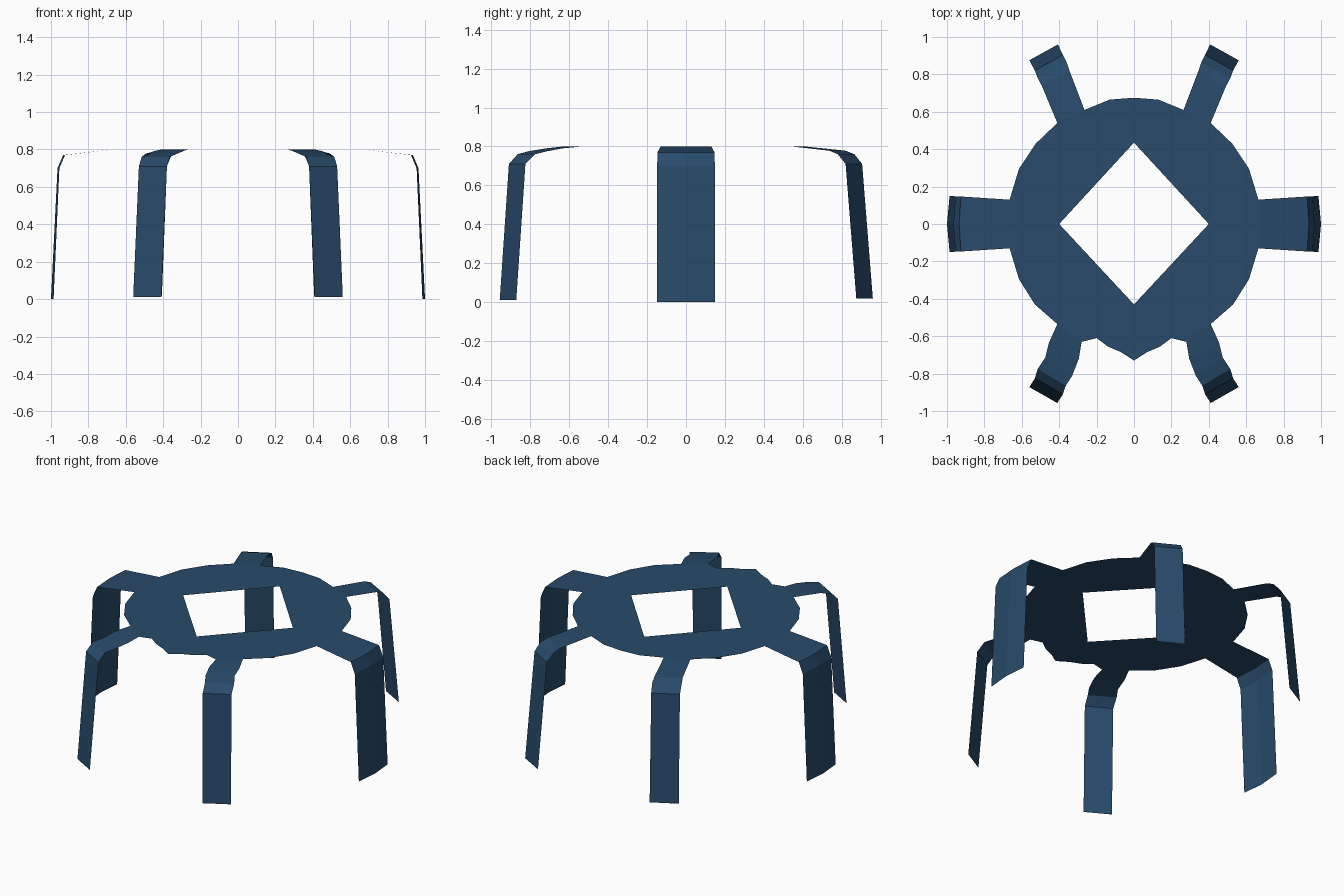
import bpy, bmesh

if "Cube" in bpy.data.objects:
    bpy.data.objects.remove(bpy.data.objects["Cube"])

blue = bpy.data.materials.new("dark slate blue")
blue.diffuse_color = (0.021, 0.070, 0.147, 1)
blue.use_nodes = True
blue.node_tree.nodes["Principled BSDF"].inputs["Base Color"].default_value = blue.diffuse_color
TOP = 0.80


def make_part(name, verts, faces):
    """Thin sheet modelled on the +x side, mirrored to -x."""
    bm = bmesh.new()
    vs = [bm.verts.new(v) for v in verts]
    for f in faces:
        face = bm.faces.new([vs[i] for i in f])
        face.normal_update()
        # sheet faces look up and outward
        c = face.calc_center_median()
        if face.normal.dot((c.x, c.y, 0.5)) < 0:
            face.normal_flip()
    me = bpy.data.meshes.new(name)
    bm.to_mesh(me)
    bm.free()
    me.materials.append(blue)
    ob = bpy.data.objects.new(name, me)
    bpy.context.collection.objects.link(ob)
    mod = ob.modifiers.new("mirror", "MIRROR")
    mod.use_axis[0] = True
    mod.merge_threshold = 0.0005
    return ob


def make_leg(name, rows):
    """Strip through rows of points running from the ring to the foot."""
    n = len(rows[0])
    verts = [p for r in rows for p in r]
    faces = [(i * n + j, i * n + j + 1, (i + 1) * n + j + 1, (i + 1) * n + j)
             for i in range(len(rows) - 1) for j in range(n - 1)]
    return make_part(name, verts, faces)


# Flat ring with a diamond opening: back and front quarters
back = [(0.665, 0), (0.665, 0.13), (0.615, 0.295), (0.525, 0.43), (0.41, 0.54),
        (0.265, 0.61), (0.13, 0.665), (0, 0.675), (0, 0.435), (0.40, 0)]
front = [(0.665, 0), (0.665, -0.13), (0.615, -0.295), (0.53, -0.43), (0.41, -0.535),
         (0.28, -0.63), (0.20, -0.61), (0.14, -0.655), (0.07, -0.685), (0, -0.73),
         (0, -0.43), (0.40, 0)]
for name, outline in (("ring_back", back), ("ring_front", front)):
    make_part(name, [(x, y, TOP) for x, y in outline], [range(len(outline))])

# Side legs, slightly folded along the middle
side = [(0.665, 0.665, 0.13, TOP), (0.935, 0.925, 0.147, 0.77),
        (0.965, 0.955, 0.148, 0.70), (1.0, 0.986, 0.15, 0.0)]
make_leg("side_leg", [[(e, -w, z), (m, 0, z), (e, w, z)] for m, e, w, z in side])

# Diagonal legs: inner edge x, y, outer edge x, y, height
back_leg = [(0.265, 0.61, 0.41, 0.54, TOP), (0.345, 0.82, 0.492, 0.737, 0.778),
            (0.36, 0.865, 0.515, 0.78, 0.76), (0.38, 0.905, 0.53, 0.82, 0.71),
            (0.407, 0.96, 0.56, 0.875, 0.018)]
front_leg = [(0.28, -0.63, 0.41, -0.535, TOP), (0.295, -0.72, 0.455, -0.635, 0.79),
             (0.33, -0.81, 0.475, -0.715, 0.775), (0.365, -0.865, 0.515, -0.775, 0.76),
             (0.38, -0.91, 0.53, -0.825, 0.71), (0.41, -0.957, 0.56, -0.872, 0.012)]
for name, rows in (("back_leg", back_leg), ("front_leg", front_leg)):
    make_leg(name, [[(a, b, z), (c, d, z)] for a, b, c, d, z in rows])
